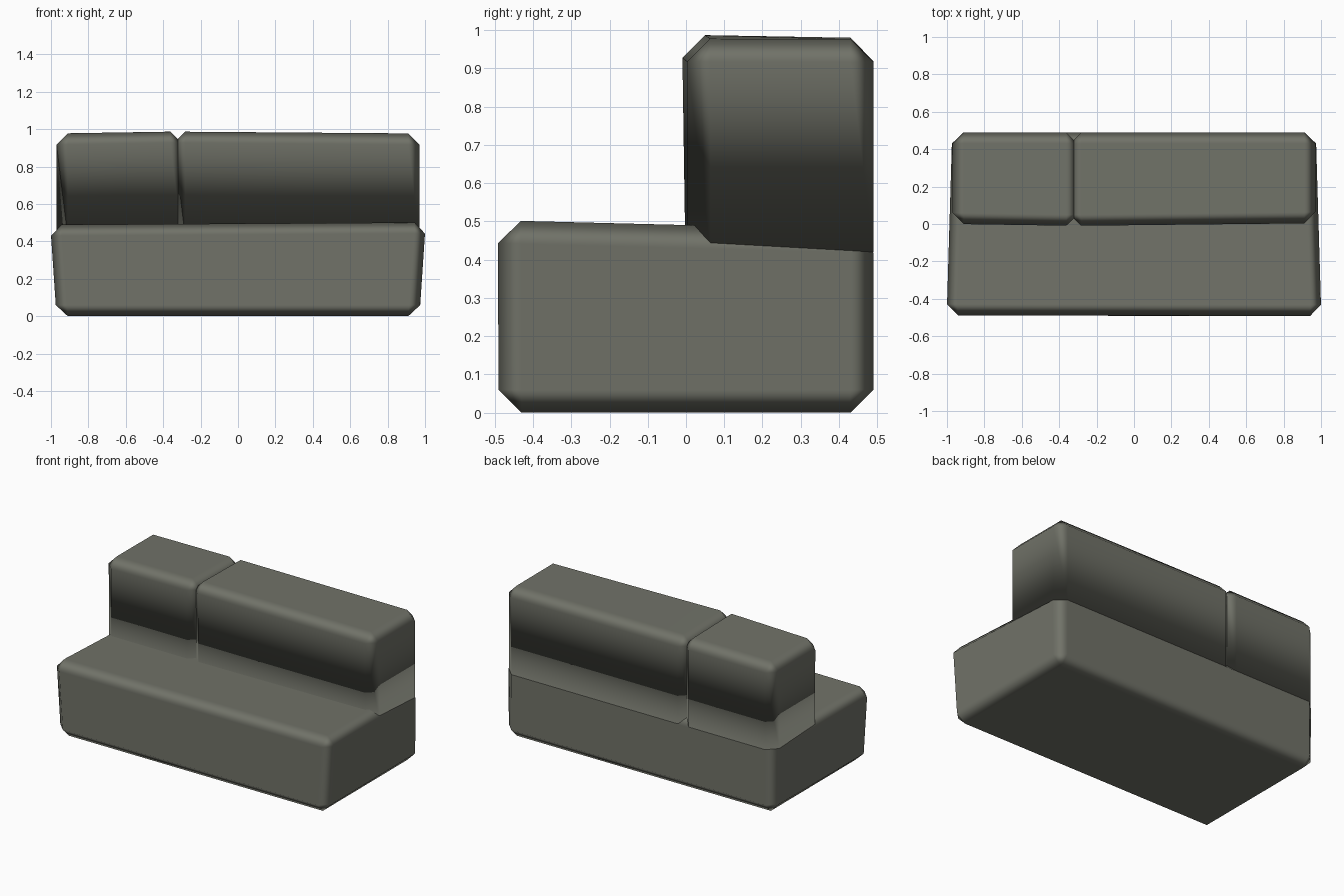
import bpy, bmesh, math

if "Cube" in bpy.data.objects:
    bpy.data.objects.remove(bpy.data.objects["Cube"])

stone = bpy.data.materials.new("grey_stone")
stone.diffuse_color = (0.165, 0.17, 0.14, 1)
stone.use_nodes = True
stone.node_tree.nodes["Principled BSDF"].inputs["Base Color"].default_value = stone.diffuse_color


def block(name, corners, bevel_bottom):
    """Chamfered six-sided stone: four bottom corners, then four top corners."""
    bm = bmesh.new()
    v = [bm.verts.new(c) for c in corners]
    for f in ((3, 2, 1, 0), (4, 5, 6, 7), (0, 1, 5, 4),
              (1, 2, 6, 5), (2, 3, 7, 6), (3, 0, 4, 7)):
        bm.faces.new([v[i] for i in f])
    low = set(v[:4])
    edges = [e for e in bm.edges if bevel_bottom or not set(e.verts) <= low]
    bmesh.ops.bevel(bm, geom=edges, offset=0.06, offset_type='OFFSET',
                    segments=1, profile=0.5, affect='EDGES')
    bmesh.ops.recalc_face_normals(bm, faces=bm.faces)
    for f in bm.faces:
        f.smooth = True
    me = bpy.data.meshes.new(name)
    bm.to_mesh(me)
    bm.free()
    me.materials.append(stone)
    ob = bpy.data.objects.new(name, me)
    bpy.context.collection.objects.link(ob)
    # keep the big faces flat and shade only across the chamfers
    wn = ob.modifiers.new("weighted_normals", 'WEIGHTED_NORMAL')
    wn.weight = 100
    return ob


# wide lower step, flaring outwards at the top front
block("lower_step", [
    (-0.97, -0.49, 0), (0.97, -0.49, 0), (0.97, 0.49, 0), (-0.97, 0.49, 0),
    (-1.006, -0.488, 0.49), (1.006, -0.492, 0.503),
    (0.972, 0.49, 0.478), (-0.972, 0.49, 0.475)], True)

# two upper stones, overlapping a little so their chamfers form the V groove
Z = 0.42
block("upper_stone_left", [
    (-0.97, 0.002, Z), (-0.302, -0.002, Z), (-0.302, 0.49, Z), (-0.97, 0.49, Z),
    (-0.97, 0.0, 0.977), (-0.302, -0.011, 0.989),
    (-0.302, 0.49, 0.979), (-0.97, 0.49, 0.976)], False)
block("upper_stone_right", [
    (-0.342, -0.002, Z), (0.97, 0.004, Z), (0.97, 0.49, Z), (-0.342, 0.49, Z),
    (-0.342, -0.011, 0.988), (0.97, 0.004, 0.977),
    (0.97, 0.49, 0.976), (-0.342, 0.49, 0.979)], False)
